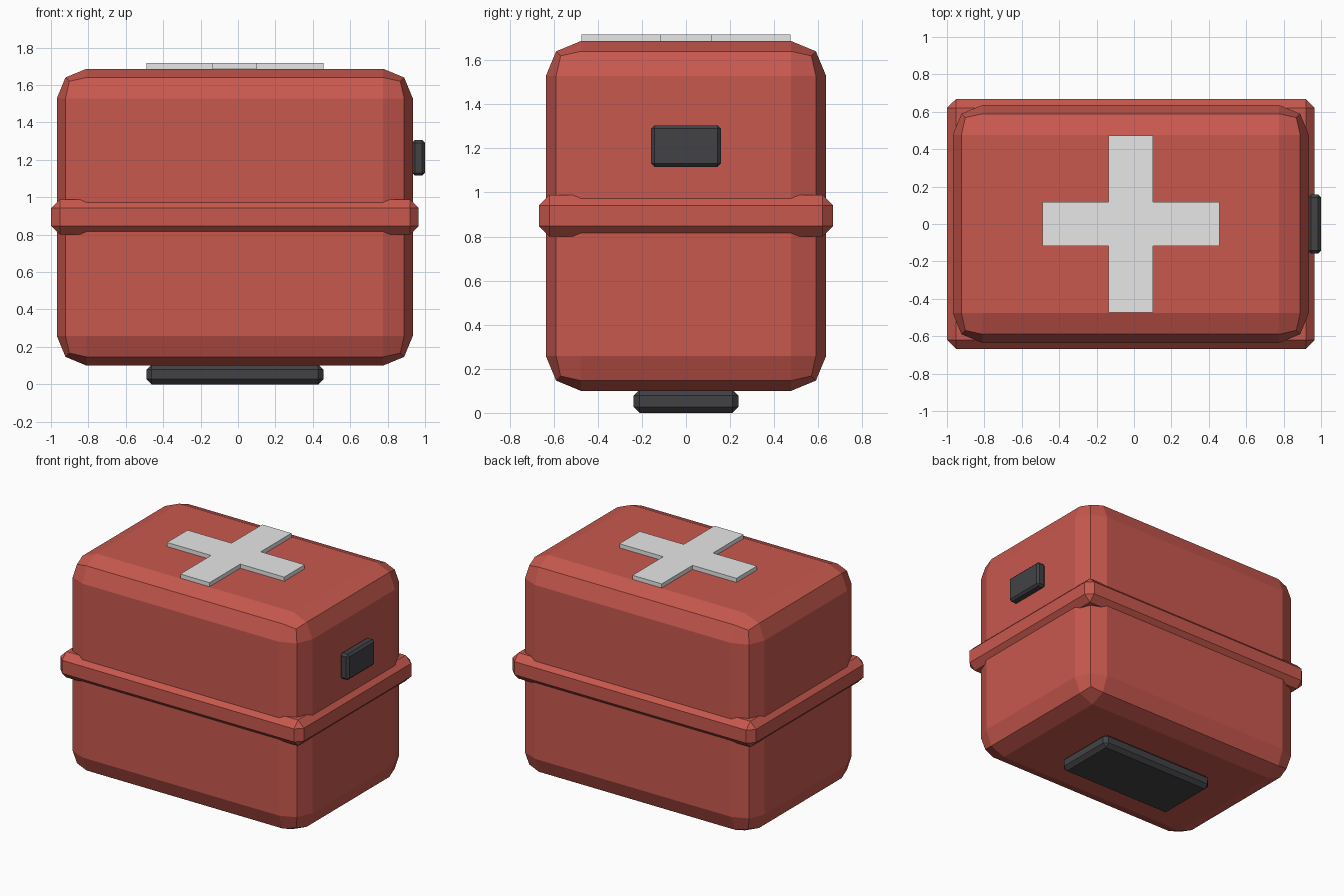
import bpy, bmesh

if "Cube" in bpy.data.objects:
    bpy.data.objects.remove(bpy.data.objects["Cube"])

CX = -0.017  # the case sits slightly left because of the side latch


def material(name, rgb):
    m = bpy.data.materials.new(name)
    m.diffuse_color = (*rgb, 1.0)
    m.use_nodes = True
    m.node_tree.nodes["Principled BSDF"].inputs["Base Color"].default_value = m.diffuse_color
    return m


RED = material("red", (0.578, 0.098, 0.076))
WHITE = material("light grey", (0.8, 0.8, 0.8))
DARK = material("dark grey", (0.055, 0.055, 0.062))


def finish(name, bm, mat):
    bmesh.ops.recalc_face_normals(bm, faces=bm.faces)
    me = bpy.data.meshes.new(name)
    bm.to_mesh(me)
    bm.free()
    me.materials.append(mat)
    ob = bpy.data.objects.new(name, me)
    bpy.context.collection.objects.link(ob)
    return ob


def bevel_box(name, lo, hi, bevel, segments, mat):
    """Box between two corners with bevelled edges."""
    bm = bmesh.new()
    bmesh.ops.create_cube(bm, size=1)
    for v in bm.verts:
        v.co = [(a + b) / 2 + c * (b - a) for a, b, c in zip(lo, hi, v.co)]
    bmesh.ops.bevel(bm, geom=bm.edges[:], offset=bevel, segments=segments,
                    profile=0.5, affect='EDGES')
    return finish(name, bm, mat)


# Case body and the rim around its middle
bevel_box("case_body", (CX - 0.952, -0.636, 0.10), (CX + 0.952, 0.636, 1.687), 0.159, 2, RED)
bevel_box("middle_rim", (CX - 0.983, -0.667, 0.80), (CX + 0.983, 0.667, 0.989), 0.047, 1, RED)

# Foot under the case and latch on the right side
bevel_box("foot", (CX - 0.473, -0.238, 0.0), (CX + 0.473, 0.238, 0.105), 0.027, 1, DARK)
bevel_box("side_latch", (0.93, -0.158, 1.116), (1.0, 0.158, 1.305), 0.015, 1, DARK)

# Cross plate on the lid: one plus-shaped outline, extruded
L, W = 0.473, 0.118
quarter = [(L, -W), (L, W), (W, W)]
outline = []
for _ in range(4):
    outline += quarter
    quarter = [(-y, x) for x, y in quarter]
bm = bmesh.new()
face = bm.faces.new([bm.verts.new((CX + x, y, 1.68)) for x, y in outline])
top = bmesh.ops.extrude_face_region(bm, geom=[face], use_keep_orig=True)["geom"]
bmesh.ops.translate(bm, vec=(0, 0, 0.037),
                    verts=[g for g in top if isinstance(g, bmesh.types.BMVert)])
finish("cross_plate", bm, WHITE)
